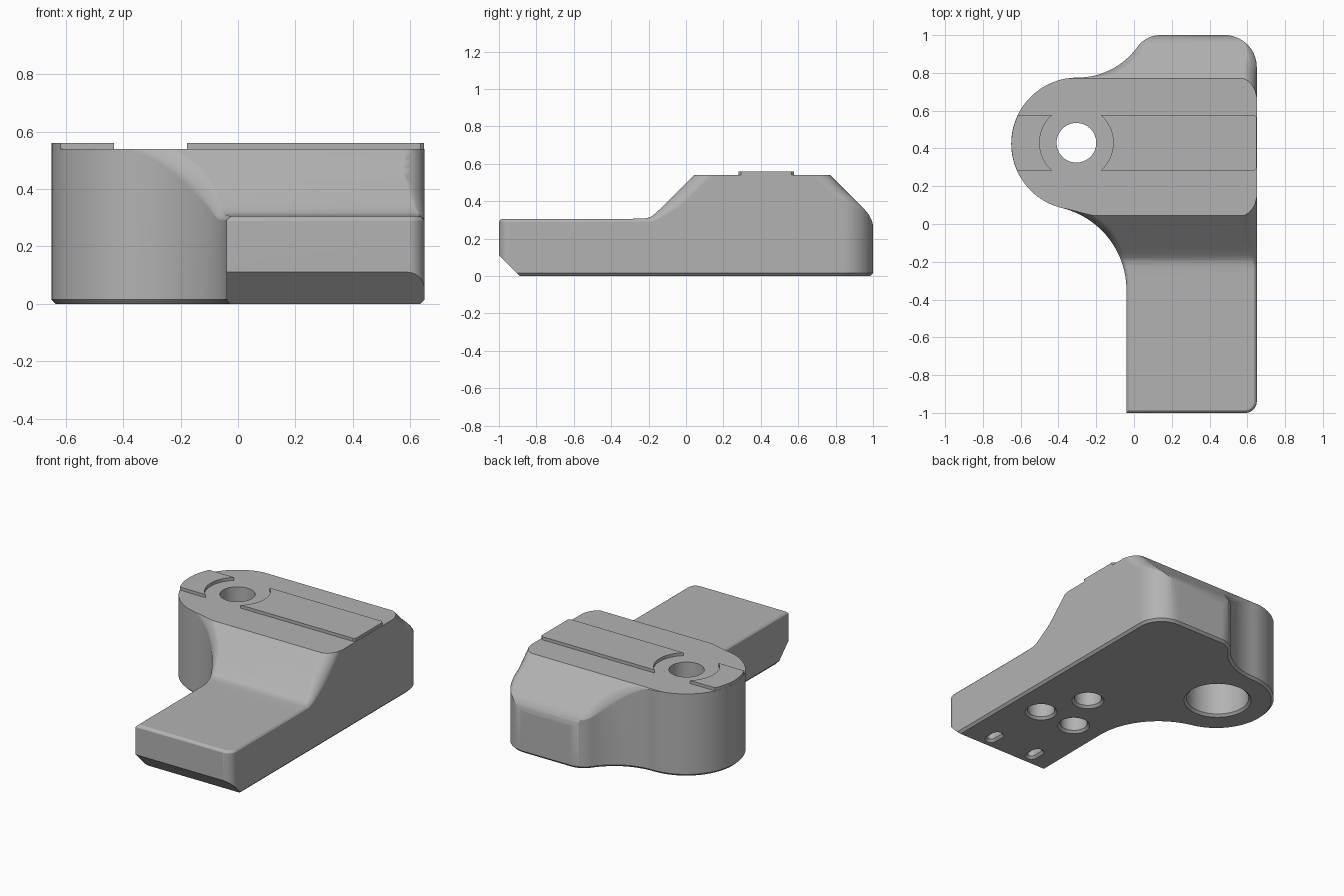
import bpy
import bmesh
from math import cos, sin, radians, sqrt, pi
from mathutils import Vector

if "Cube" in bpy.data.objects:
    bpy.data.objects.remove(bpy.data.objects["Cube"])

grey = bpy.data.materials.new("plain grey")
grey.use_nodes = True
grey.diffuse_color = (0.45, 0.45, 0.45, 1)
grey.node_tree.nodes["Principled BSDF"].inputs["Base Color"].default_value = grey.diffuse_color


def arc(centre, r, a0, a1, n=24):
    angles = [radians(a0 + (a1 - a0) * i / n) for i in range(n + 1)]
    return [Vector((centre[0] + r * cos(a), centre[1] + r * sin(a))) for a in angles]


def bezier(a, b, c, n=6):
    steps = [i / n for i in range(n + 1)]
    return [a * (1 - t) ** 2 + b * 2 * t * (1 - t) + c * t * t for t in steps]


def clean(points):
    out = []
    for p in map(Vector, points):
        if not out or (p - out[-1]).length > 0.004:
            out.append(p)
    return out


def outward(points, i, closed):
    """Outward normal of a counter-clockwise outline at point i."""
    n = len(points)
    before = points[i - 1] if closed or i > 0 else None
    after = points[(i + 1) % n] if closed or i < n - 1 else None
    d = Vector((0, 0))
    if before is not None:
        d += (points[i] - before).normalized()
    if after is not None:
        d += (after - points[i]).normalized()
    return Vector((d.y, -d.x)).normalized()


def loft(name, sections):
    """Closed solid through a list of rings with equal point counts."""
    bm = bmesh.new()
    rings = [[bm.verts.new(p) for p in ring] for ring in sections]
    for low, high in zip(rings, rings[1:]):
        for i in range(len(low)):
            j = (i + 1) % len(low)
            bm.faces.new((low[i], low[j], high[j], high[i]))
    bm.faces.new(rings[0][::-1])
    bm.faces.new(rings[-1])
    bmesh.ops.recalc_face_normals(bm, faces=bm.faces[:])
    mesh = bpy.data.meshes.new(name)
    bm.to_mesh(mesh)
    bm.free()
    mesh.materials.append(grey)
    obj = bpy.data.objects.new(name, mesh)
    bpy.context.collection.objects.link(obj)
    return obj


def prism(name, points, rings, along_x=False):
    """Extrude an outline through (outward offset, height) rings."""
    pts = clean(points)
    if (pts[0] - pts[-1]).length < 0.004:
        pts.pop()
    sections = []
    for offset, h in rings:
        flat = [p + outward(pts, i, True) * offset for i, p in enumerate(pts)]
        sections.append([(h, p.x, p.y) if along_x else (p.x, p.y, h) for p in flat])
    return loft(name, sections)


def combine(target, cutter, operation):
    cutter.hide_render = True
    mod = target.modifiers.new("cut", 'BOOLEAN')
    mod.operation = operation
    mod.solver = 'EXACT'
    mod.object = cutter
    bpy.context.view_layer.objects.active = target
    bpy.ops.object.modifier_apply(modifier=mod.name)
    bpy.data.objects.remove(cutter)


# Heights and slopes of the front ramp and the back ramp
def front_ramp(y):
    s = y + 0.19
    root = sqrt(s * s + 0.0004)
    return 0.305 + (s + root) / 2, (1 + s / root) / 2


def back_ramp(y):
    return 1.31 - y, -1


def round_edge(target, path, ramp, size):
    """Round the edge where a ramp meets the side wall along a plan path."""
    pts = clean(path)
    sections = []
    for i, p in enumerate(pts):
        z, slope = ramp(p.y)
        edge = Vector((p.x, p.y, z))
        up = Vector((0, -slope, 1)).normalized()
        out = outward(pts, i, False).to_3d()
        along = out.cross(up).normalized()
        inward, down = along.cross(up), along.cross(out)
        if inward.dot(out) > 0:
            inward.negate()
        if down.dot(up) > 0:
            down.negate()
        d = size(p.y, i / (len(pts) - 1))
        curve = bezier(edge + inward * d + up * 0.004, edge, edge + down * d + out * 0.004)
        sections.append(curve + [edge + (up + out) * 0.03])
    combine(target, loft("edge_cutter", sections), 'DIFFERENCE')


# Plan outline, counter-clockwise from the front
front_corner = arc((0.59, -0.94), 0.06, -90, 0, 8)
back_corner = arc((0.48, 0.83), 0.17, 0, 90, 16)
shoulder = arc((0.14, 0.85), 0.15, 90, 144.1, 12)
back_hollow = arc((-0.3, 1.168), 0.393, -35.9, -90, 16)
boss = arc((-0.3, 0.425), 0.35, 90, 256.4, 48)
front_hollow = arc((-0.487, -0.35), 0.447, 76.4, 0, 28)
plan = [Vector((-0.04, -1))] + front_corner + back_corner + shoulder + back_hollow + boss + front_hollow
body = prism("bracket_body", plan, [(-0.015, 0), (0, 0.015), (0, 0.8)])

# Side profile: toe chamfer, arm, ramps and top
ramp_ys = [0.015 - 0.0255 * i for i in range(15)]
back_curve = bezier(Vector((1.003, 0.24)), Vector((1.003, 0.307)), Vector((0.955, 0.355)))
profile = [(-0.79, -0.1), (1.003, -0.1)] + back_curve + [(0.77, 0.54), (0.045, 0.54)]
profile += [(y, front_ramp(y)[0]) for y in ramp_ys] + [(-1.1, 0.305), (-1.1, 0.21)]
combine(body, prism("profile", profile, [(0, -1), (0, 1)], True), 'INTERSECT')


# Rounded upper edges, wide on the ramps and narrow on the arm
def front_size(widest):
    return lambda y, t: 0.03 + (widest - 0.03) * min(1, max(0, (y + 0.22) / 0.15))


right_front = [Vector((-0.1, -1)), Vector((0.3, -1))] + front_corner
right_front += [Vector((0.65, -0.6))] + [Vector((0.65, -0.35 + 0.03 * i)) for i in range(18)]
round_edge(body, right_front, front_ramp, front_size(0.1))
round_edge(body, front_hollow[1:] + [Vector((-0.04, -0.7)), Vector((-0.04, -1.1))],
           front_ramp, front_size(0.07))
round_edge(body, [Vector((0.65, 0.68)), Vector((0.65, 0.76))] + back_corner[:12], back_ramp,
           lambda y, t: 0.01 + 0.09 * min(1, max(0, (0.97 - y) / 0.12)))
round_edge(body, shoulder[4:] + back_hollow[:-1], back_ramp,
           lambda y, t: 0.008 + 0.06 * sin(pi * t))

# Main bore with a wide recess below
bore = (-0.305, 0.43)
through = [(0, 0.2), (0, 0.7)]
combine(body, prism("bore", arc(bore, 0.105, 0, 360, 48), through), 'DIFFERENCE')


def pocket(outline, depth):
    rings = [(0.015, -0.015), (0.015, 0), (0, 0.015), (0, depth)]
    combine(body, prism("pocket", outline, rings), 'DIFFERENCE')


pocket(arc(bore, 0.19, 0, 360, 48), 0.35)

# Underside sockets and slots
for x, y in ((0.43, -0.37), (0.17, -0.37), (0.3, -0.08)):
    pocket(arc((x, y), 0.083, 0, 360, 32), 0.2)
for x in (0.45, 0.13):
    pocket(arc((x, -0.76), 0.025, 0, 180, 10) + arc((x, -0.82), 0.025, 180, 360, 10), 0.1)

# Raised pads on the top, curved around the bore
pad_rings = [(0, 0.53), (0, 0.56)]
long_outline = [Vector((0.635, 0.282)), Vector((0.648, 0.295)),
                Vector((0.648, 0.565)), Vector((0.635, 0.578))]
long_pad = prism("long_pad", long_outline + arc(bore, 0.195, 49.4, -49.4, 16), pad_rings)
short_outline = arc((-0.3, 0.425), 0.349, 154, 204, 16) + arc(bore, 0.195, 229.4, 130.6, 16)
short_pad = prism("short_pad", short_outline, pad_rings)

# Smooth curves with crisp creases
for obj in (body, long_pad, short_pad):
    bpy.ops.object.select_all(action='DESELECT')
    obj.select_set(True)
    bpy.context.view_layer.objects.active = obj
    bpy.ops.object.shade_smooth_by_angle(angle=radians(28))
    weighted = obj.modifiers.new("flat_normals", 'WEIGHTED_NORMAL')
    weighted.keep_sharp = True
